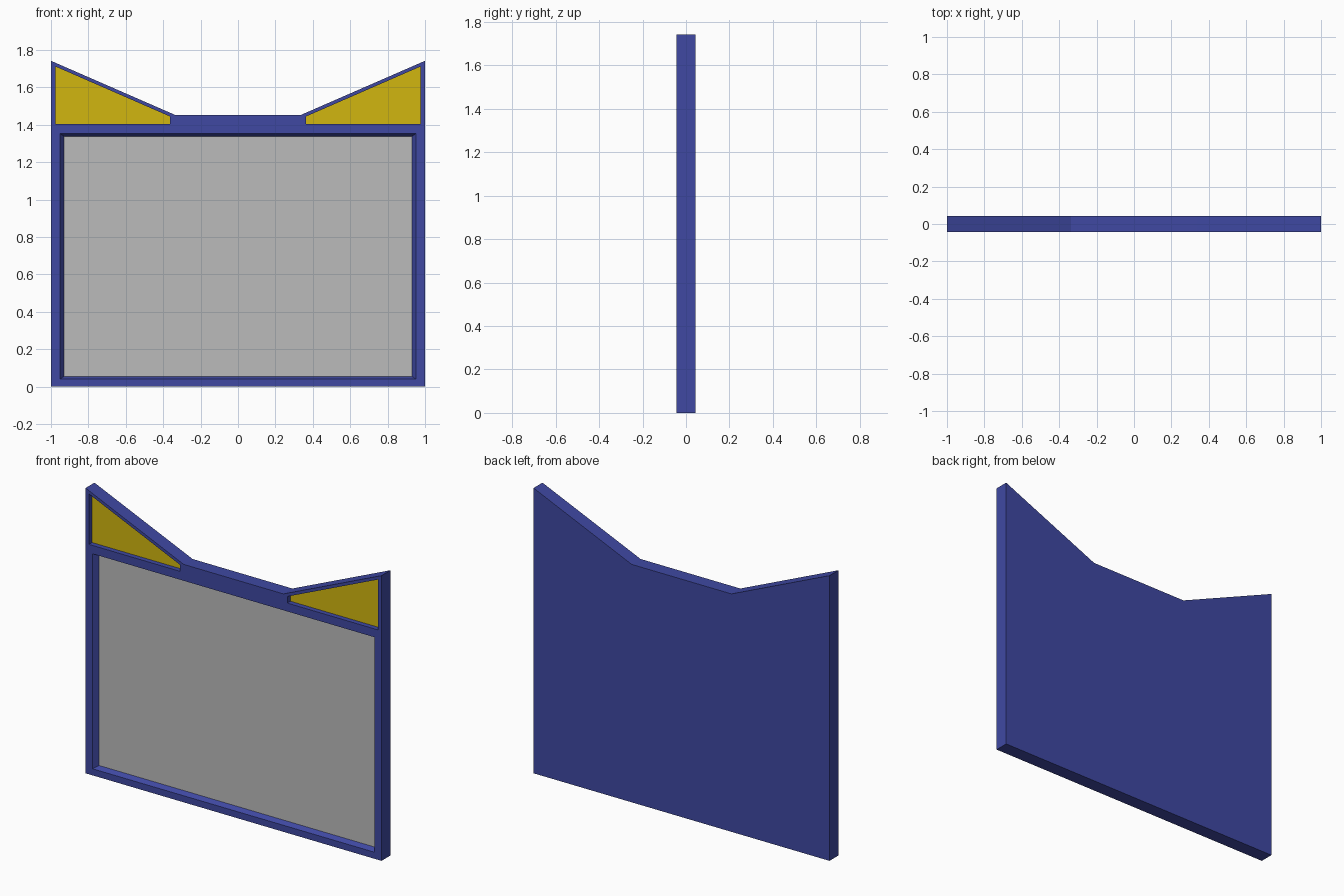
import bpy, bmesh

if "Cube" in bpy.data.objects:
    bpy.data.objects.remove(bpy.data.objects["Cube"])

HALF = 0.043      # half thickness of the board
DEPTH = 0.03      # how far the panels sit behind the front
PLATE = 0.004     # panel thickness


def material(name, rgb):
    m = bpy.data.materials.new(name)
    m.diffuse_color = (*rgb, 1.0)
    m.use_nodes = True
    m.node_tree.nodes["Principled BSDF"].inputs["Base Color"].default_value = m.diffuse_color
    return m


BLUE = material("blue frame", (0.050, 0.066, 0.365))
GREY = material("grey screen", (0.50, 0.50, 0.50))
GOLD = material("gold panel", (0.64, 0.47, 0.005))


def prism(name, front, back, y0, y1, mat=None):
    """Solid between a front (x, z) loop at y0 and a back loop at y1."""
    bm = bmesh.new()
    a = [bm.verts.new((x, y0, z)) for x, z in front]
    b = [bm.verts.new((x, y1, z)) for x, z in back]
    n = len(a)
    bm.faces.new(a)
    bm.faces.new(b[::-1])
    for i in range(n):
        j = (i + 1) % n
        bm.faces.new((a[j], a[i], b[i], b[j]))
    bmesh.ops.recalc_face_normals(bm, faces=bm.faces[:])
    me = bpy.data.meshes.new(name)
    bm.to_mesh(me)
    bm.free()
    ob = bpy.data.objects.new(name, me)
    bpy.context.collection.objects.link(ob)
    if mat:
        me.materials.append(mat)
    return ob


def rect(x, z0, z1):
    return [(-x, z0), (x, z0), (x, z1), (-x, z1)]


def cut(target, cutter):
    cutter.hide_render = True
    cutter.hide_set(True)
    mod = target.modifiers.new(cutter.name, 'BOOLEAN')
    mod.operation = 'DIFFERENCE'
    mod.solver = 'EXACT'
    mod.object = cutter


# board with two raised corners
half = [(1, 0), (1, 1.742), (0.337, 1.453)]
outline = half + [(-x, z) for x, z in reversed(half)]
frame = prism("frame", outline, outline, -HALF, HALF, BLUE)

# screen recess with sloping sides: size at the front, at the panel, slope per depth
y_panel = -HALF + DEPTH
s, t = 0.022, 0.015


def screen_loop(k):
    # k = 0 at the board front, 1 at the screen surface
    return rect(0.952 - s * k, 0.040 + t * k, 1.353 - t * k)


k_floor = (DEPTH + PLATE) / DEPTH
cut(frame, prism("screen_cutter", screen_loop(-1), screen_loop(k_floor),
                 -HALF - DEPTH, y_panel + PLATE))
prism("screen", screen_loop(1), screen_loop(1), y_panel, y_panel + PLATE, GREY)

# gold corner panels in straight-sided recesses
ear = [(0.363, 1.404), (0.977, 1.404), (0.977, 1.712), (0.363, 1.444)]
for side, sx in (("left", -1), ("right", 1)):
    loop = [(sx * x, z) for x, z in ear]
    cut(frame, prism(side + "_corner_cutter", loop, loop,
                     -HALF - DEPTH, y_panel + PLATE))
    prism(side + "_corner_panel", loop, loop, y_panel, y_panel + PLATE, GOLD)
